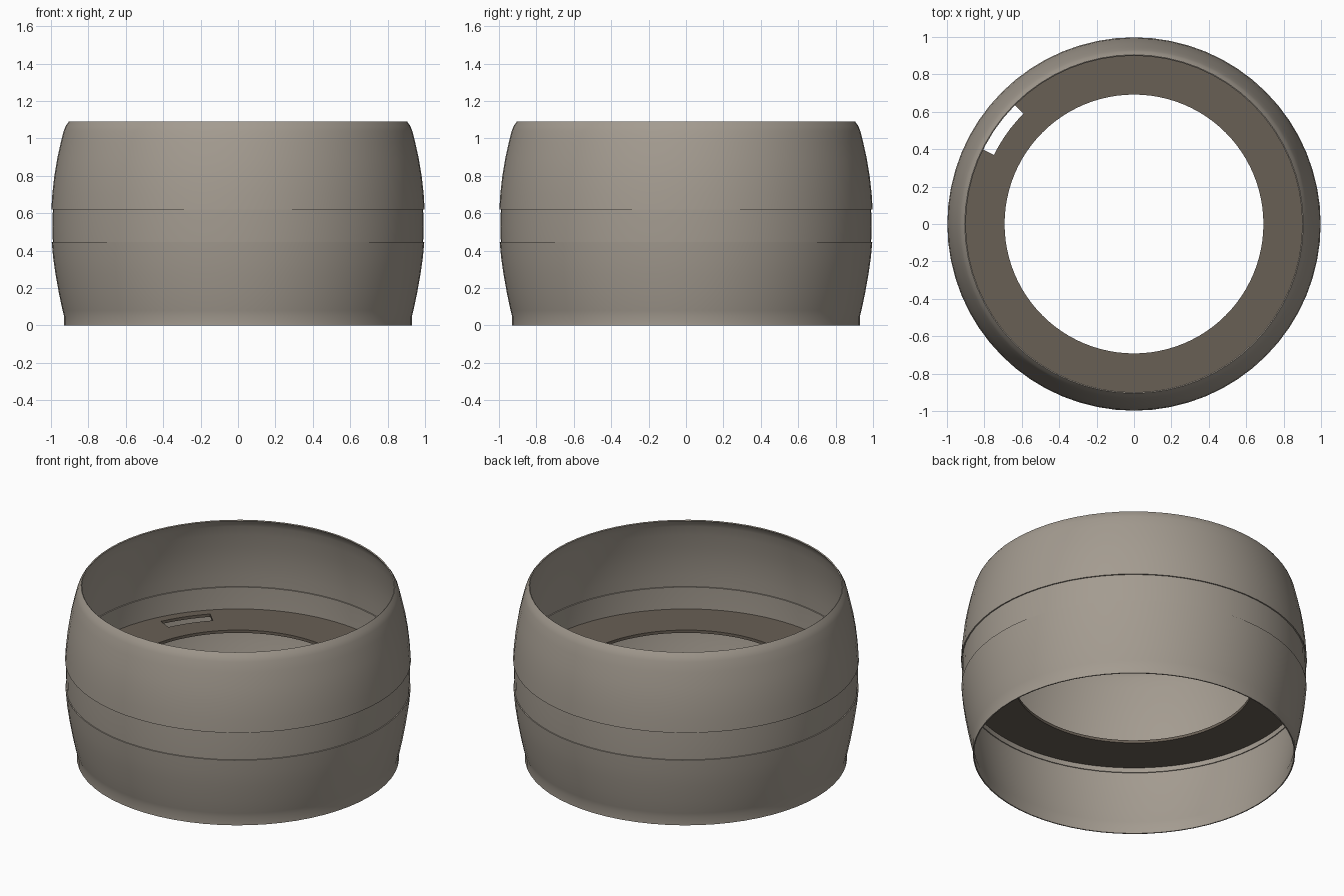
import bpy, bmesh, math

if "Cube" in bpy.data.objects:
    bpy.data.objects.remove(bpy.data.objects["Cube"], do_unlink=True)


def make_material(name, color):
    mat = bpy.data.materials.new(name)
    mat.use_nodes = True
    mat.diffuse_color = color
    mat.node_tree.nodes["Principled BSDF"].inputs["Base Color"].default_value = color
    return mat


shell_mat = make_material("warm grey", (0.37, 0.33, 0.28, 1))
ring_mat = make_material("dark brown grey", (0.14, 0.115, 0.09, 1))


def lathe(name, profile, segments, mat, thickness, skip=None):
    """Revolve (radius, z) points around z; skip(row, step) leaves out faces."""
    bm = bmesh.new()
    rows = []
    for r, z in profile:
        angles = [math.tau * i / segments for i in range(segments)]
        rows.append([bm.verts.new((r * math.cos(a), r * math.sin(a), z)) for a in angles])
    for k in range(len(rows) - 1):
        low, high = rows[k], rows[k + 1]
        for i in range(segments):
            if skip and skip(k, i):
                continue
            j = (i + 1) % segments
            bm.faces.new((low[i], low[j], high[j], high[i]))
    mesh = bpy.data.meshes.new(name)
    bm.to_mesh(mesh)
    bm.free()
    obj = bpy.data.objects.new(name, mesh)
    bpy.context.collection.objects.link(obj)
    mesh.materials.append(mat)
    # Thin wall growing away from the outward side
    solid = obj.modifiers.new("wall", "SOLIDIFY")
    solid.thickness = thickness
    solid.offset = -1
    bpy.ops.object.select_all(action="DESELECT")
    obj.select_set(True)
    bpy.context.view_layer.objects.active = obj
    bpy.ops.object.modifier_apply(modifier="wall")
    bpy.ops.object.shade_smooth_by_angle(angle=math.radians(35))
    return obj


# Barrel walls: lower shell with a straight foot, recessed band, upper shell
lower = [(0.93, 0), (0.93, 0.05), (0.938, 0.08), (0.957, 0.17),
         (0.975, 0.27), (0.988, 0.36), (0.996, 0.445)]
band = [(0.99, 0.44), (0.992, 0.53), (0.99, 0.625)]
upper = [(0.998, 0.62), (0.993, 0.7), (0.982, 0.8), (0.967, 0.89),
         (0.947, 0.98), (0.932, 1.04), (0.922, 1.065), (0.905, 1.09)]
for name, profile in (("lower_shell", lower), ("middle_band", band), ("upper_shell", upper)):
    lathe(name, profile, 64, shell_mat, 0.007)

# Flat inner ring with one curved slot
lathe("inner_ring", [(0.98, 0.487), (0.925, 0.487), (0.835, 0.487), (0.692, 0.487)],
      96, ring_mat, 0.018, skip=lambda k, i: k == 1 and 36 <= i < 41)
